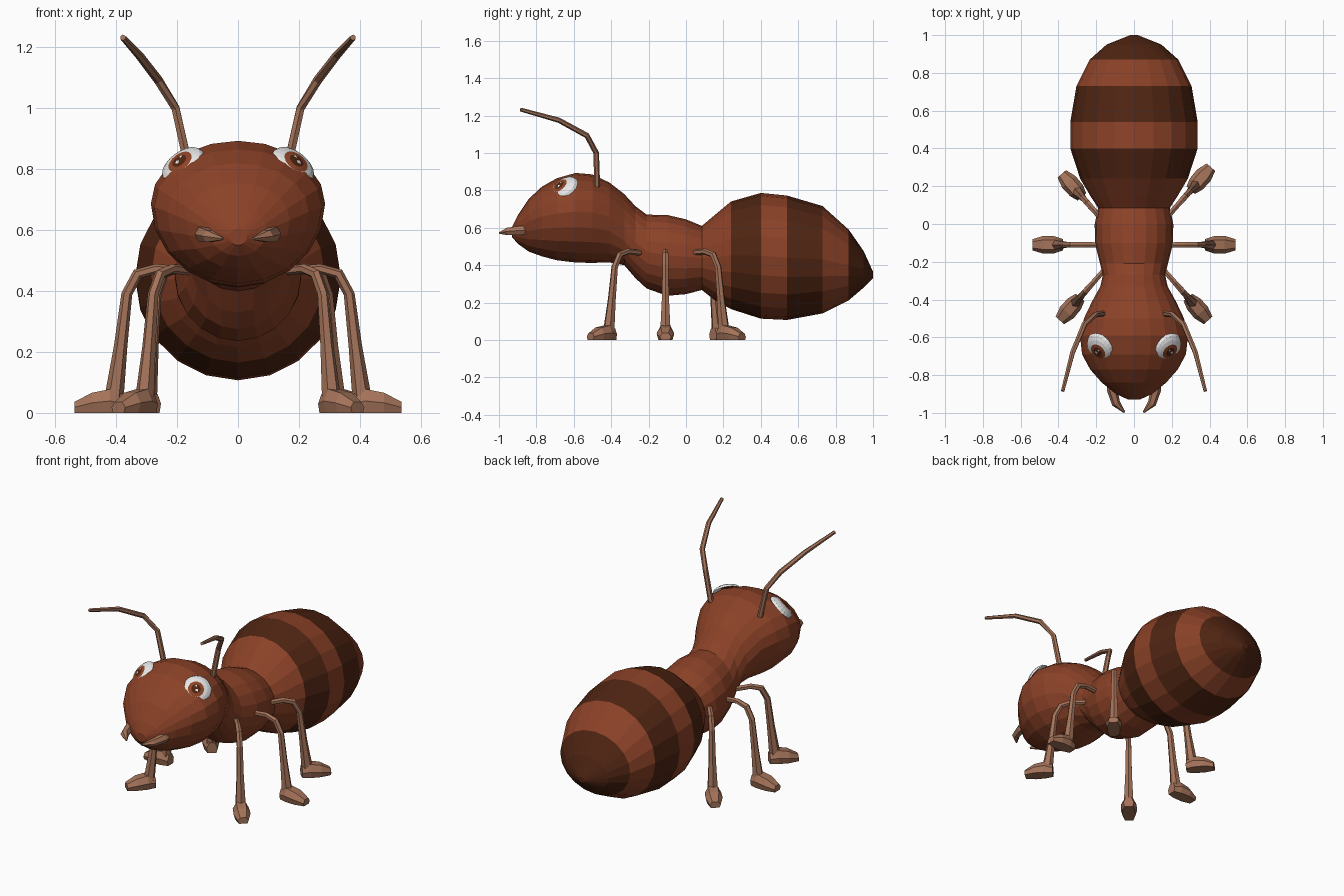
import bpy, bmesh, math
from mathutils import Vector

if "Cube" in bpy.data.objects:
    bpy.data.objects.remove(bpy.data.objects["Cube"])


def material(name, rgb):
    m = bpy.data.materials.new(name)
    m.diffuse_color = (*rgb, 1)
    m.use_nodes = True
    m.node_tree.nodes["Principled BSDF"].inputs["Base Color"].default_value = m.diffuse_color
    return m


RED = material("rust_red", (0.255, 0.053, 0.020))
DARK = material("dark_brown", (0.078, 0.018, 0.006))
TAN = material("tan_brown", (0.37, 0.17, 0.10))
WHITE = material("eye_white", (0.85, 0.85, 0.85))
IRIS = material("iris_brown", (0.28, 0.06, 0.02))


def make_object(name, bm, mats):
    me = bpy.data.meshes.new(name)
    bm.to_mesh(me)
    bm.free()
    for m in mats:
        me.materials.append(m)
    ob = bpy.data.objects.new(name, me)
    bpy.context.collection.objects.link(ob)
    return ob


def loft(rings):
    """Skin a list of point rings and cap both ends."""
    bm = bmesh.new()
    vs = [[bm.verts.new(p) for p in r] for r in rings]
    n = len(vs[0])
    for a, b in zip(vs, vs[1:]):
        for i in range(n):
            j = (i + 1) % n
            bm.faces.new((a[i], a[j], b[j], b[i]))
    bm.faces.new(vs[0])
    bm.faces.new(vs[-1])
    bmesh.ops.recalc_face_normals(bm, faces=bm.faces)
    return bm


def tube(path, radii, ref, sides=6):
    """Rings of a tapered tube along a path."""
    pts = [Vector(p) for p in path]
    rings = []
    for i, p in enumerate(pts):
        t = (pts[min(i + 1, len(pts) - 1)] - pts[max(i - 1, 0)]).normalized()
        u = (ref - t * ref.dot(t)).normalized()
        v = t.cross(u)
        rings.append([p + radii[i] * (u * math.cos(a) + v * math.sin(a))
                      for a in (2 * math.pi * (k + .5) / sides for k in range(sides))])
    return rings


# Body: one skin through head, thorax and abdomen (y, half width, bottom, top)
sections = [
    (-0.93, 0.03, 0.55, 0.605), (-0.90, 0.095, 0.515, 0.665), (-0.84, 0.17, 0.472, 0.755),
    (-0.77, 0.232, 0.447, 0.82), (-0.69, 0.275, 0.426, 0.865), (-0.59, 0.286, 0.414, 0.893),
    (-0.50, 0.265, 0.412, 0.885), (-0.41, 0.222, 0.415, 0.842), (-0.33, 0.178, 0.40, 0.78),
    (-0.27, 0.165, 0.33, 0.715), (-0.21, 0.18, 0.275, 0.67), (-0.10, 0.207, 0.236, 0.668),
    (0.0, 0.208, 0.245, 0.645), (0.085, 0.19, 0.267, 0.61), (0.15, 0.232, 0.215, 0.665),
    (0.24, 0.285, 0.165, 0.74), (0.40, 0.337, 0.114, 0.786), (0.54, 0.337, 0.107, 0.772),
    (0.73, 0.305, 0.142, 0.716), (0.87, 0.235, 0.212, 0.59), (0.95, 0.145, 0.28, 0.475),
    (1.0, 0.02, 0.33, 0.365)]
SIDES = 20
rings = []
for y, w, lo, hi in sections:
    mid = lo + (hi - lo) * (0.57 if y < -0.35 else 0.5)
    ring = []
    for k in range(SIDES):
        a = 2 * math.pi * k / SIDES
        s = math.sin(a)
        ring.append((w * math.cos(a), y, mid + s * ((hi - mid) if s > 0 else (mid - lo))))
    rings.append(ring)
bm = loft(rings)
# Abdomen stripes by position along the body
for f in bm.faces:
    y = f.calc_center_median().y
    f.material_index = int(0.24 < y < 0.40 or 0.54 < y < 0.73 or y > 0.87)
body = make_object("body", bm, [RED, DARK])


# Eyes: shallow domes with pupil, iris and white as rings, plus glints
def eye(name, s):
    n = Vector((0.54 * s, -0.48, 0.70)).normalized()
    hit = body.closest_point_on_mesh(Vector((0.18 * s, -0.652, 0.81)))
    c = hit[1]
    f = Vector((0, -1, 0))
    f = (f - n * f.y * -0 - n * f.dot(n)).normalized()
    g = n.cross(f)
    R = 0.08
    bm = bmesh.new()

    def point(x, y, lift=0):
        h = 0.034 * math.sqrt(max(0, 1 - (x * x + y * y) / (R * R))) - 0.014
        return bm.verts.new(c + f * x + g * y + n * (h + lift))

    def circle(r, off, count, lift=0):
        return [point(off + r * math.cos(2 * math.pi * k / count),
                      r * math.sin(2 * math.pi * k / count), lift) for k in range(count)]

    N = 20
    loops = [(0.012, 0.015, 2), (0.026, 0.015, 2), (0.044, 0.015, 1),
             (0.060, 0.008, 0), (0.073, 0.0, 0), (0.08, 0.0, 0)]
    prev = circle(*loops[0][:2], N)
    bm.faces.new(prev).material_index = 2
    for r, off, mi in loops[1:]:
        cur = circle(r, off, N)
        for k in range(N):
            j = (k + 1) % N
            bm.faces.new((prev[k], prev[j], cur[j], cur[k])).material_index = mi
        prev = cur
    for gx, gy, gr in ((0.018, 0.008 * s, 0.009), (0.004, -0.012 * s, 0.006)):
        bm.faces.new([point(gx + gr * math.cos(a), gy + gr * math.sin(a), 0.002)
                      for a in (0, math.pi / 2, math.pi, 3 * math.pi / 2)])
    bm.normal_update()
    for face in bm.faces:
        if face.normal.dot(n) < 0:
            face.normal_flip()
    make_object(name, bm, [WHITE, IRIS, DARK])


# Legs: bent tapered tube in a vertical plane, ending in a wedge foot
def leg(name, base, direction):
    d = Vector((*direction, 0)).normalized()
    side = Vector((-d.y, d.x, 0))
    b = Vector((*base, 0))
    prof = [(0.0, 0.465), (0.10, 0.473), (0.16, 0.456), (0.195, 0.39), (0.215, 0.22), (0.238, 0.04)]
    path = [b + d * r + Vector((0, 0, z)) for r, z in prof]
    make_object(name, loft(tube(path, [0.015, 0.016, 0.018, 0.018, 0.022, 0.032], side)), [TAN])
    foot = []
    for r, w, h in ((0.205, 0.03, 0.06), (0.25, 0.045, 0.078), (0.31, 0.047, 0.066), (0.367, 0.03, 0.036)):
        foot.append([b + d * r + side * (w * x) + Vector((0, 0, h * z))
                     for x, z in ((-0.8, 0), (0.8, 0), (1, 0.5), (0.55, 1), (-0.55, 1), (-1, 0.5))])
    make_object(name.replace("leg", "foot"), loft(foot), [TAN])


for s, label in ((1, "right"), (-1, "left")):
    eye(label + "_eye", s)

    # Antennae
    ant = [(0.165, -0.475, 0.82), (0.205, -0.48, 1.0), (0.262, -0.53, 1.093),
           (0.325, -0.68, 1.175), (0.378, -0.885, 1.232)]
    make_object(label + "_antenna",
                loft(tube([(x * s, y, z) for x, y, z in ant],
                          [0.016, 0.015, 0.015, 0.014, 0.010], Vector((1, 0, 0)))), [TAN])

    # Mandibles
    jaw = [(0.115, -0.80, 0.59), (0.115, -0.88, 0.586), (0.095, -0.95, 0.58), (0.05, -0.997, 0.572)]
    make_object(label + "_mandible",
                loft(tube([(x * s, y, z) for x, y, z in jaw],
                          [0.026, 0.028, 0.023, 0.005], Vector((0, 0, 1)))), [TAN])

    leg(label + "_front_leg", (0.15 * s, -0.235), (0.66 * s, -0.75))
    leg(label + "_middle_leg", (0.17 * s, -0.11), (s, 0))
    # The left hind leg stands slightly further in and forward
    leg(label + "_hind_leg", (0.165, 0.025) if s > 0 else (-0.14, -0.01), (0.66 * s, 0.75))
